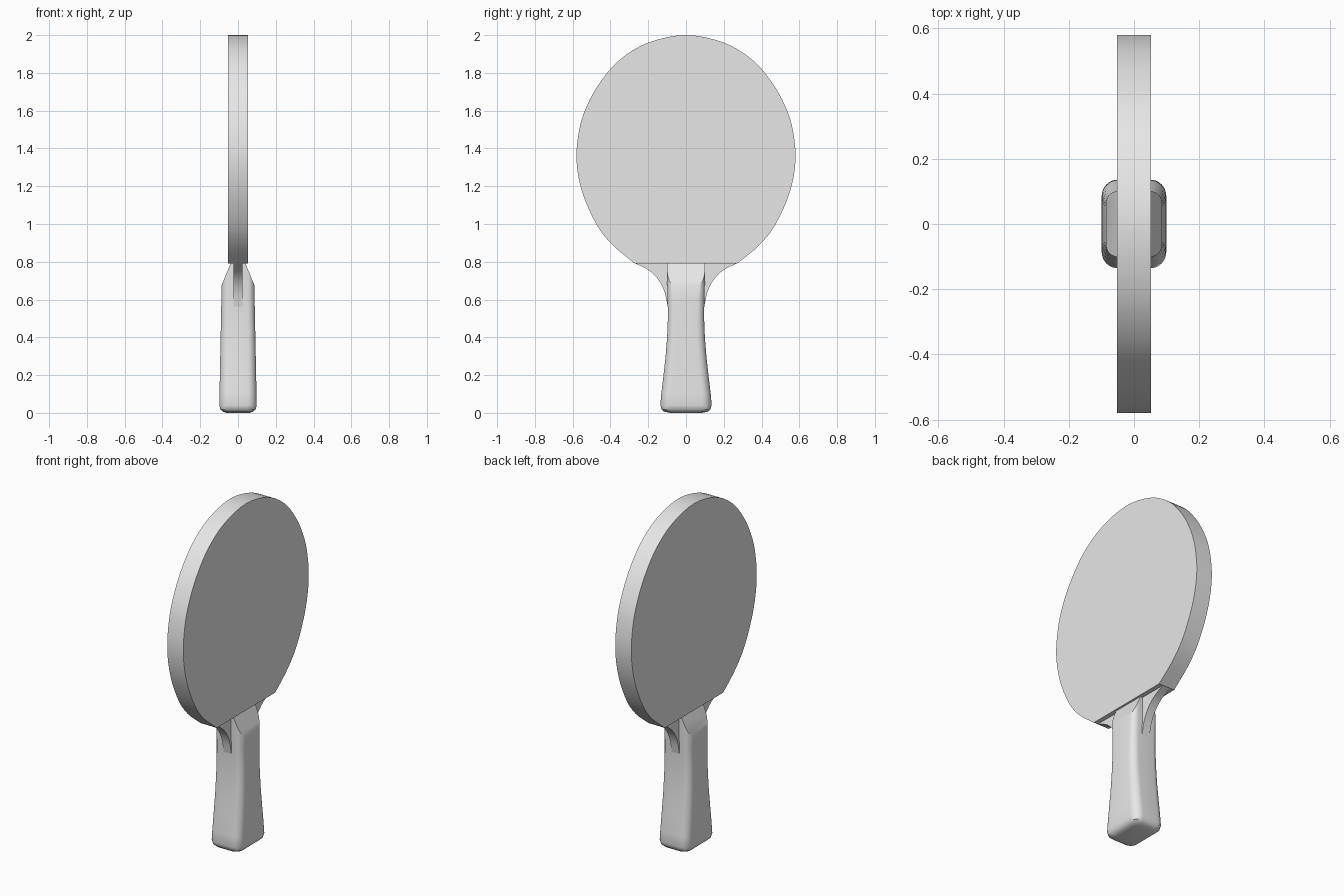
import bpy
import bmesh
from math import cos, sin, pi, radians
from mathutils import Vector

cube = bpy.data.objects.get("Cube")
if cube:
    bpy.data.objects.remove(cube, do_unlink=True)

grey = bpy.data.materials.new("plain_grey")
grey.use_nodes = True
colour = (0.8, 0.8, 0.8, 1.0)
grey.diffuse_color = colour
grey.node_tree.nodes["Principled BSDF"].inputs["Base Color"].default_value = colour


def finish(name, bm, angle):
    bmesh.ops.recalc_face_normals(bm, faces=bm.faces)
    mesh = bpy.data.meshes.new(name)
    bm.to_mesh(mesh)
    bm.free()
    mesh.materials.append(grey)
    obj = bpy.data.objects.new(name, mesh)
    bpy.context.collection.objects.link(obj)
    bpy.ops.object.select_all(action='DESELECT')
    obj.select_set(True)
    bpy.context.view_layer.objects.active = obj
    bpy.ops.object.shade_smooth_by_angle(angle=radians(angle))
    return obj


def spline(points, steps=4):
    """Smooth curve through the points."""
    pts = [Vector(p) for p in points]
    pts = [2 * pts[0] - pts[1]] + pts + [2 * pts[-1] - pts[-2]]
    out = []
    for a, b, c, d in zip(pts, pts[1:], pts[2:], pts[3:]):
        for i in range(steps):
            t = i / steps
            out.append(0.5 * (2 * b + (c - a) * t + (2 * a - 5 * b + 4 * c - d) * t ** 2
                              + (3 * b - a - 3 * c + d) * t ** 3))
    return out + [pts[-2]]


def plate(name, outline, half_thickness):
    """Flat slab in the YZ plane."""
    bm = bmesh.new()
    face = bm.faces.new([bm.verts.new((-half_thickness, p.x, p.y)) for p in outline])
    ext = bmesh.ops.extrude_face_region(bm, geom=[face])
    moved = [v for v in ext["geom"] if isinstance(v, bmesh.types.BMVert)]
    bmesh.ops.translate(bm, verts=moved, vec=(2 * half_thickness, 0, 0))
    return finish(name, bm, 30)


# Blade: rounded egg with a straight lower edge
half = [(0.27, 0.79), (0.39, 0.89), (0.475, 1.0), (0.55, 1.17), (0.58, 1.34),
        (0.565, 1.5), (0.525, 1.625), (0.455, 1.75), (0.35, 1.87), (0.2, 1.96), (0, 2)]
plate("blade", spline(half + [(-y, z) for y, z in half[-2::-1]]), 0.052)

# Neck: thin wooden core flaring from handle to blade
flare = spline([(0.085, 0.5), (0.1, 0.58), (0.117, 0.65), (0.15, 0.71),
                (0.2, 0.757), (0.272, 0.793)])
plate("neck", flare + [Vector((-p.x, p.y)) for p in reversed(flare)], 0.025)


# Handle: stacked rounded rectangles, flared at the butt
def rounded_ring(bm, z, hx, hy, radius, steps=8):
    ring = []
    for quarter, (sx, sy) in enumerate([(1, 1), (-1, 1), (-1, -1), (1, -1)]):
        for i in range(steps + 1):
            a = (quarter + i / steps) * pi / 2
            ring.append(bm.verts.new((sx * (hx - radius) + radius * cos(a),
                                      sy * (hy - radius) + radius * sin(a), z)))
    return ring


sections = [(0.0, 0.06, 0.085, 0.03), (0.006, 0.08, 0.115, 0.04),
            (0.018, 0.093, 0.129, 0.045), (0.04, 0.099, 0.136, 0.05),
            (0.1, 0.098, 0.131, 0.05), (0.2, 0.096, 0.119, 0.047),
            (0.3, 0.094, 0.108, 0.045), (0.4, 0.092, 0.1, 0.042),
            (0.5, 0.09, 0.096, 0.04), (0.6, 0.088, 0.097, 0.038),
            (0.7, 0.086, 0.1, 0.036), (0.81, 0.084, 0.102, 0.035)]
bm = bmesh.new()
rings = [rounded_ring(bm, *s) for s in sections]
for low, high in zip(rings, rings[1:]):
    for i in range(len(low)):
        j = (i + 1) % len(low)
        bm.faces.new((low[i], low[j], high[j], high[i]))
bm.faces.new(rings[0])
bm.faces.new(rings[-1])

# Slanted cuts tapering the handle into the blade
for side in (-1, 1):
    cut = bmesh.ops.bisect_plane(
        bm, geom=bm.verts[:] + bm.edges[:] + bm.faces[:],
        plane_co=(side * 0.04, 0, 0.79), plane_no=(side * 0.11, 0, 0.045), clear_outer=True)
    rim = [e for e in cut["geom_cut"] if isinstance(e, bmesh.types.BMEdge)]
    bmesh.ops.holes_fill(bm, edges=rim, sides=0)
finish("handle", bm, 35)
